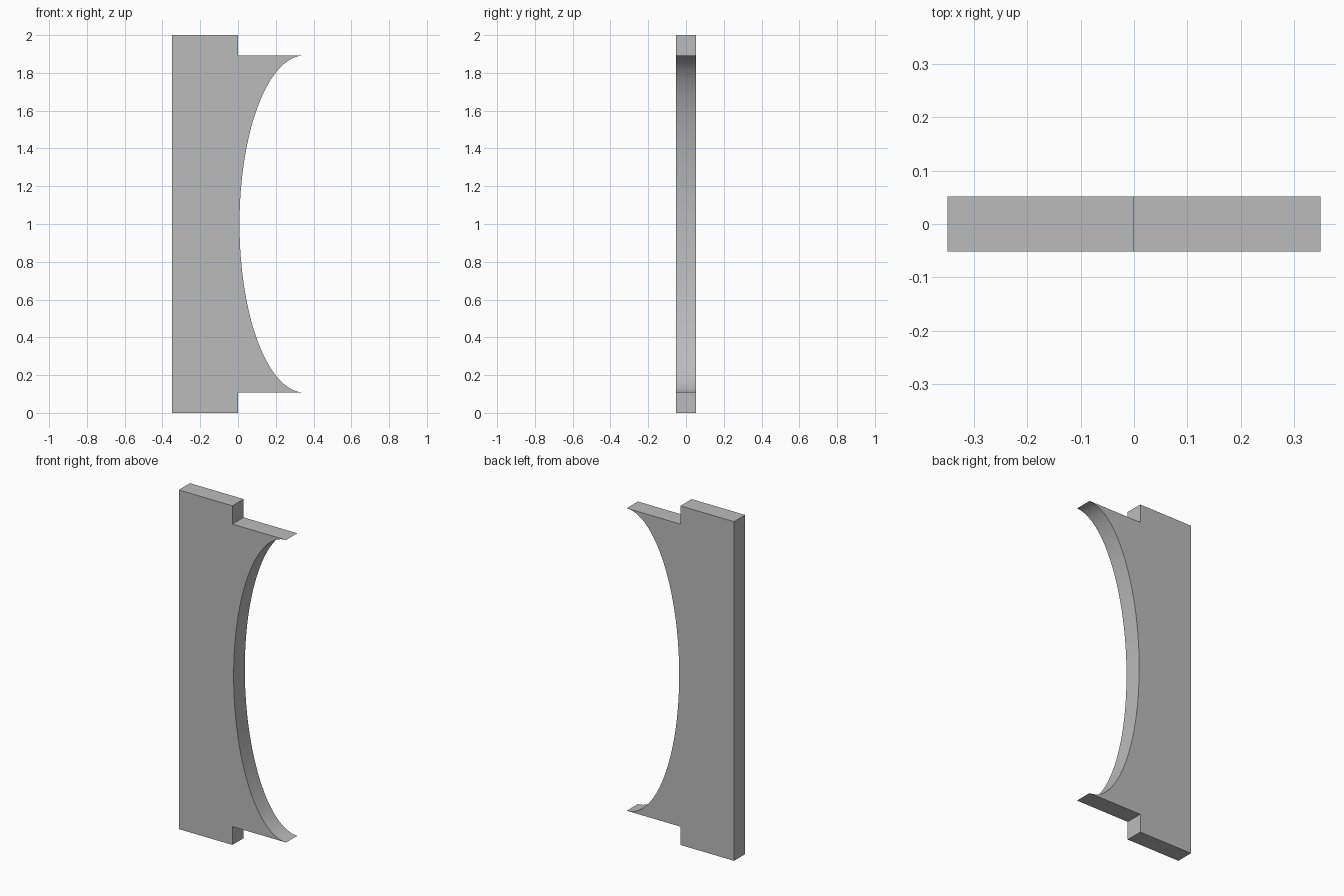
import bpy, bmesh, math

cube = bpy.data.objects.get("Cube")
if cube:
    bpy.data.objects.remove(cube, do_unlink=True)

HALF_WIDTH, HALF_DEPTH, HEIGHT = 0.35, 0.052, 2.0
STEP = 0.108                      # height of the notch at each end
MID = HEIGHT / 2
RADIUS_X, RADIUS_Z = 0.342, MID - STEP
SEGMENTS = 64

# Plain grey finish
grey = bpy.data.materials.new("plain_grey")
grey.use_nodes = True
colour = (0.5, 0.5, 0.5, 1.0)
grey.diffuse_color = colour
grey.node_tree.nodes["Principled BSDF"].inputs["Base Color"].default_value = colour

# Outline: tall board with stepped ends and a half-ellipse scooped from one side
outline = [(0, HEIGHT), (-HALF_WIDTH, HEIGHT), (-HALF_WIDTH, 0), (0, 0), (0, STEP)]
for i in range(SEGMENTS + 1):
    a = math.pi * i / SEGMENTS
    outline.append((HALF_WIDTH - RADIUS_X * math.sin(a), MID - RADIUS_Z * math.cos(a)))
outline.append((0, HEIGHT - STEP))

# Extrude the outline through the board's thickness
bm = bmesh.new()
face = bm.faces.new([bm.verts.new((x, -HALF_DEPTH, z)) for x, z in outline])
result = bmesh.ops.extrude_face_region(bm, geom=[face], use_keep_orig=True)
moved = [g for g in result["geom"] if isinstance(g, bmesh.types.BMVert)]
bmesh.ops.translate(bm, verts=moved, vec=(0, 2 * HALF_DEPTH, 0))
bmesh.ops.recalc_face_normals(bm, faces=bm.faces)

mesh = bpy.data.meshes.new("scooped_panel")
bm.to_mesh(mesh)
bm.free()
mesh.materials.append(grey)
panel = bpy.data.objects.new("scooped_panel", mesh)
bpy.context.collection.objects.link(panel)

# Smooth scoop, crisp edges
bpy.ops.object.select_all(action="DESELECT")
panel.select_set(True)
bpy.context.view_layer.objects.active = panel
bpy.ops.object.shade_smooth_by_angle(angle=math.radians(30))
